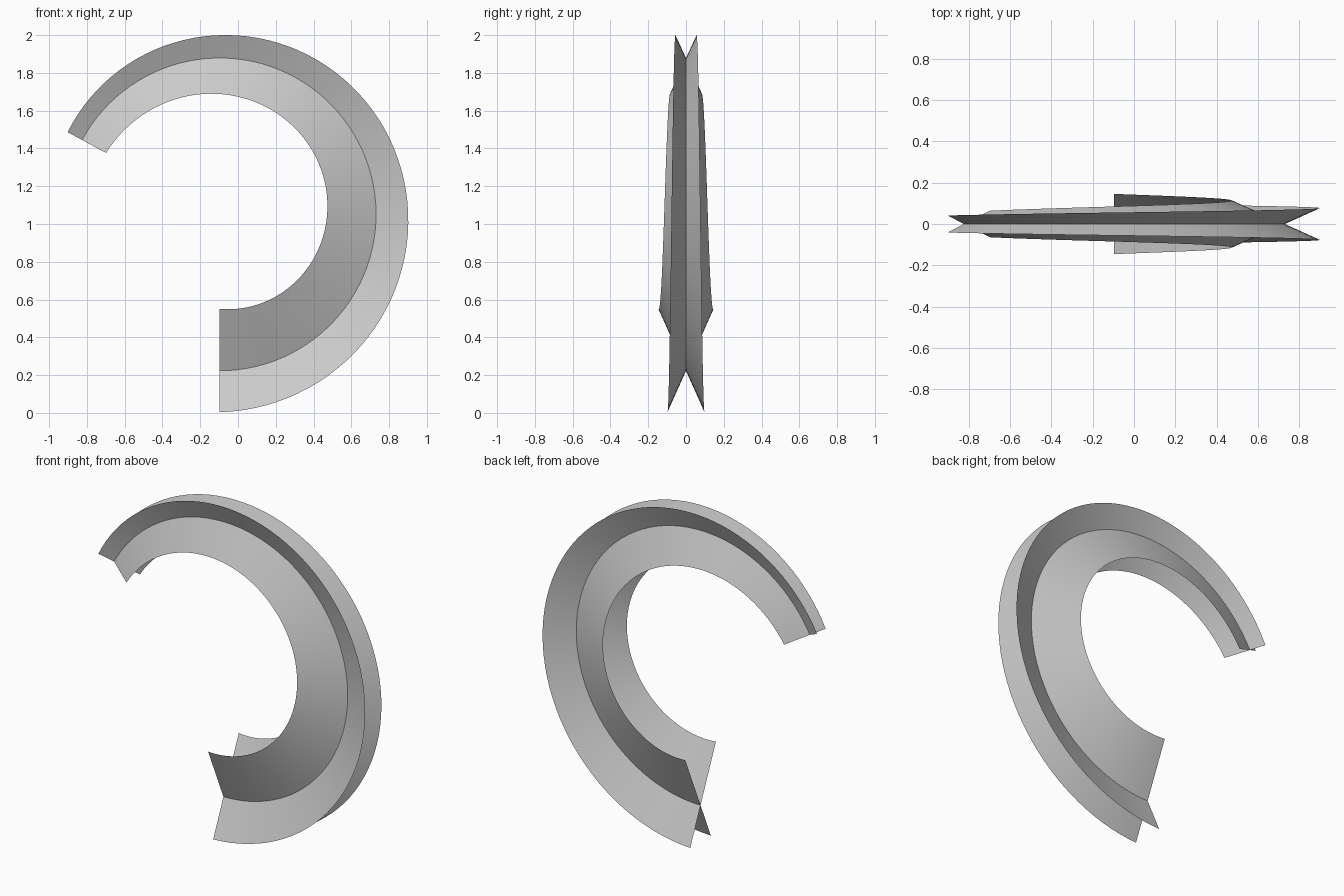
import bpy, bmesh
from math import sin, cos, radians

# Remove the default cube
cube = bpy.data.objects.get("Cube")
if cube:
    bpy.data.objects.remove(cube, do_unlink=True)

# Single plain grey
grey = bpy.data.materials.new("light_grey")
grey.use_nodes = True
colour = (0.6, 0.6, 0.6, 1)
grey.diffuse_color = colour
grey.node_tree.nodes["Principled BSDF"].inputs["Base Color"].default_value = colour

CX, CZ, RADIUS = -0.097, 1.051, 0.828
START, END, STEPS = radians(-90), radians(151.6), 72

# Cross-section (radial offset, depth) at the wide start and the narrow tip
WIDE = [(0.2195, 0.098), (0, 0), (-0.3275, -0.146)]
TIP = [(0.087, 0.041), (0, 0), (-0.144, -0.064)]


def lerp(a, b, t):
    return a + (b - a) * t


def make_blade(name, side):
    """Sweep one tapering slanted strip along the arc."""
    bm = bmesh.new()
    previous = None
    for i in range(STEPS + 1):
        t = i / STEPS
        angle = lerp(START, END, t)
        row = []
        for (r0, y0), (r1, y1) in zip(WIDE, TIP):
            r = RADIUS + lerp(r0, r1, t)
            y = side * lerp(y0, y1, t)
            row.append(bm.verts.new((CX + r * cos(angle), y, CZ + r * sin(angle))))
        if previous:
            for j in range(len(row) - 1):
                face = bm.faces.new((previous[j], previous[j + 1], row[j + 1], row[j]))
                face.smooth = True
        previous = row
    mesh = bpy.data.meshes.new(name)
    bm.to_mesh(mesh)
    bm.free()
    mesh.materials.append(grey)
    obj = bpy.data.objects.new(name, mesh)
    bpy.context.collection.objects.link(obj)


# Two blades crossing along the centre arc form the X section
make_blade("front_slanted_blade", -1)
make_blade("back_slanted_blade", 1)
